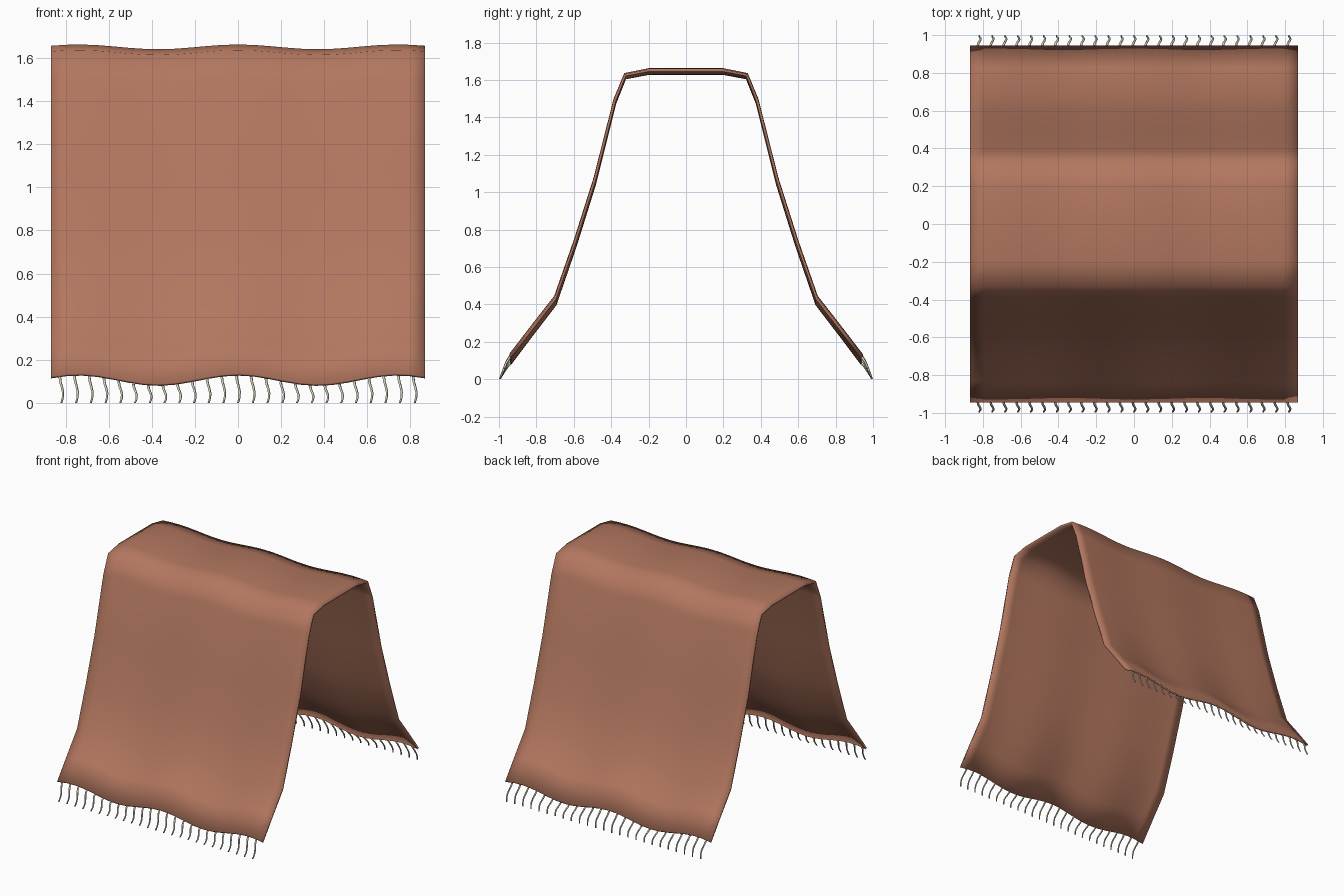
import bpy, bmesh, math
from mathutils import Vector

if "Cube" in bpy.data.objects:
    bpy.data.objects.remove(bpy.data.objects["Cube"])

def material(name, rgb):
    m = bpy.data.materials.new(name)
    m.diffuse_color = (*rgb, 1)
    m.use_nodes = True
    m.node_tree.nodes["Principled BSDF"].inputs["Base Color"].default_value = m.diffuse_color
    return m

CLAY = material("terracotta_cloth", (0.45, 0.185, 0.115))
CREAM = material("cream_yarn", (0.66, 0.62, 0.50))

def wave(x, z):
    """Gentle ripple in height, stronger near the hems."""
    amp = 0.011 + 0.014 * max(0.0, 1 - z / 1.65)
    return amp * (math.cos(2 * math.pi * x / 0.74) - 1)

def link(name, bm, mat):
    me = bpy.data.meshes.new(name)
    bm.to_mesh(me)
    bm.free()
    me.materials.append(mat)
    for p in me.polygons:
        p.use_smooth = True
    ob = bpy.data.objects.new(name, me)
    bpy.context.collection.objects.link(ob)
    return ob

# Draped blanket: half profile from the ridge to the hem, mirrored front to back
HALF = [(0.20, 1.663), (0.33, 1.637), (0.387, 1.50), (0.495, 1.075),
        (0.60, 0.745), (0.705, 0.445), (0.83, 0.285), (0.945, 0.135)]
profile = [(-y, z) for y, z in reversed(HALF)] + [(0, 1.663)] + HALF
WIDTH, COLS = 0.868, 24
bm = bmesh.new()
rows = []
for y, z in profile:
    xs = [-WIDTH + 2 * WIDTH * i / COLS for i in range(COLS + 1)]
    rows.append([bm.verts.new((x, y, z + wave(x, z))) for x in xs])
for a, b in zip(rows, rows[1:]):
    for i in range(COLS):
        bm.faces.new((a[i], a[i + 1], b[i + 1], b[i]))
blanket = link("blanket", bm, CLAY)
solid = blanket.modifiers.new("thickness", 'SOLIDIFY')
solid.thickness = 0.014
solid.offset = -1

# Fringe: wavy tapered strands hanging from each hem
def strand(bm, path, radii, sides=5):
    rings = []
    for p, r in zip(path, radii):
        rings.append([bm.verts.new(p + Vector((r * math.cos(t), r * math.sin(t), 0)))
                      for t in (2 * math.pi * k / sides for k in range(sides))])
    for a, b in zip(rings, rings[1:]):
        for k in range(sides):
            n = (k + 1) % sides
            bm.faces.new((a[k], b[k], b[n], a[n]))
    bm.faces.new(rings[0])
    bm.faces.new(rings[-1][::-1])

COUNT, STEPS = 25, 5
for name, side in (("front_fringe", -1), ("back_fringe", 1)):
    bm = bmesh.new()
    for i in range(COUNT):
        x = -0.82 + 1.64 * i / (COUNT - 1)
        top = 0.127 + wave(x, 0.13)
        path, radii = [], []
        for s in range(STEPS + 1):
            t = s / STEPS
            sway = -0.008 * math.cos(1.5 * math.pi * t)
            path.append(Vector((x + sway, side * (0.94 + 0.055 * t ** 0.8), top * (1 - t))))
            radii.append(0.007 - 0.002 * t)
        strand(bm, path, radii)
    link(name, bm, CREAM)
